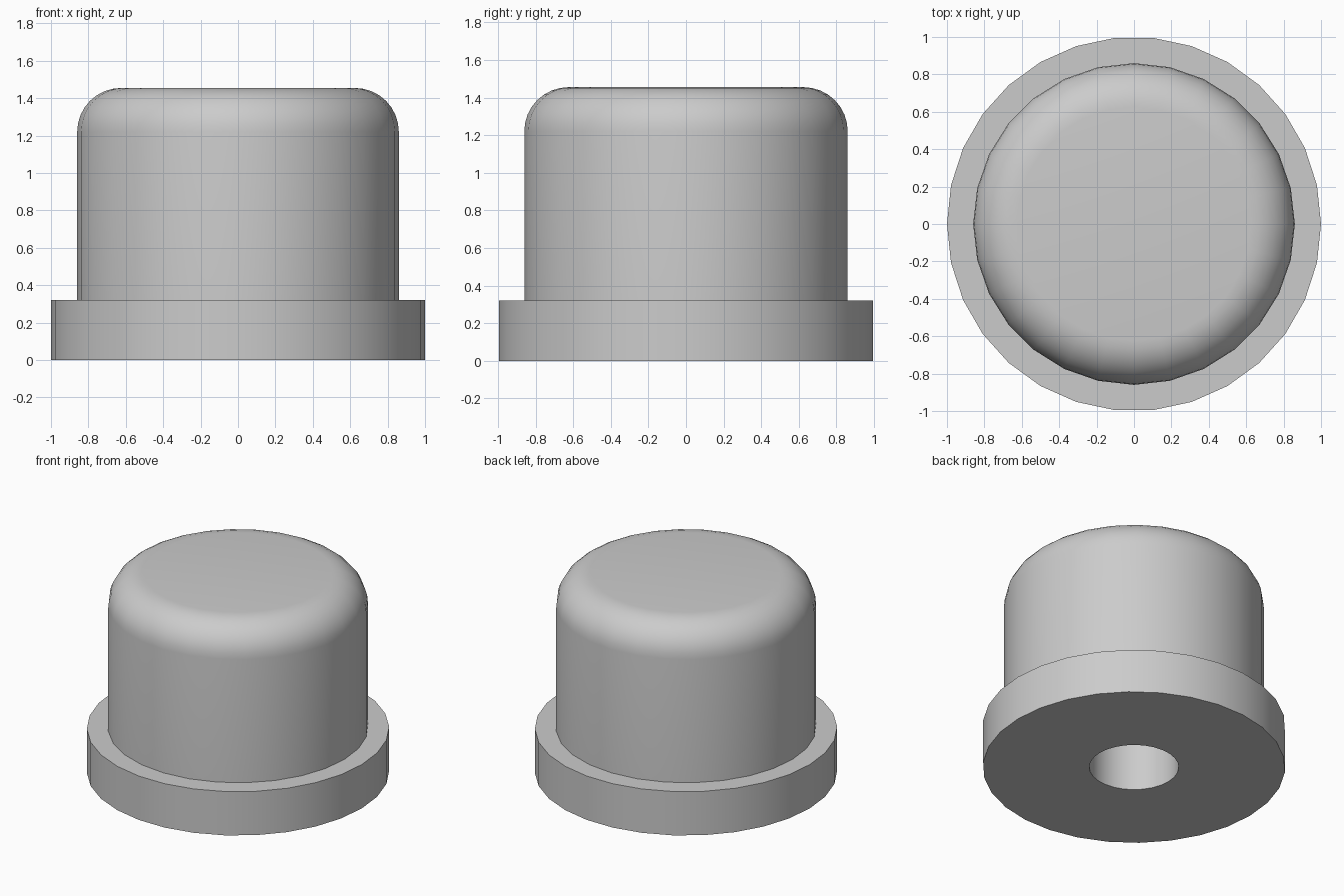
import bpy, bmesh, math

cube = bpy.data.objects.get("Cube")
if cube:
    bpy.data.objects.remove(cube, do_unlink=True)

GREY = (0.6, 0.6, 0.6, 1.0)
material = bpy.data.materials.new("light grey")
material.use_nodes = True
material.diffuse_color = GREY
material.node_tree.nodes["Principled BSDF"].inputs["Base Color"].default_value = GREY


def lathe(name, profile, sides):
    """Closed solid of revolution; the profile runs from bottom to top."""
    bm = bmesh.new()
    rings = []
    for r, z in profile:
        rings.append([bm.verts.new((r * math.cos(math.tau * i / sides),
                                    r * math.sin(math.tau * i / sides), z))
                      for i in range(sides)])
    for low, high in zip(rings, rings[1:]):
        for i in range(sides):
            j = (i + 1) % sides
            bm.faces.new((low[i], low[j], high[j], high[i]))
    bm.faces.new(rings[0][::-1])
    bm.faces.new(rings[-1])
    mesh = bpy.data.meshes.new(name)
    bm.to_mesh(mesh)
    bm.free()
    mesh.materials.append(material)
    obj = bpy.data.objects.new(name, mesh)
    bpy.context.collection.objects.link(obj)
    return obj


# Base flange
flange = lathe("base_flange", [(1, 0), (1, 0.32)], 30)

# Body with a rounded top edge, sunk into the flange
RADIUS, TOP, FILLET, STEPS = 0.86, 1.455, 0.235, 8
profile = [(RADIUS, 0.1)]
for k in range(STEPS + 1):
    a = math.pi / 2 * k / STEPS
    profile.append((RADIUS - FILLET + FILLET * math.cos(a),
                    TOP - FILLET + FILLET * math.sin(a)))
body = lathe("rounded_body", profile, 28)

# Blind bore, open at the underside
cutter = lathe("bore_cutter", [(0.296, -0.1), (0.296, 0.95)], 28)
cutter.hide_render = True

for obj in (flange, body):
    cut = obj.modifiers.new("bore", "BOOLEAN")
    cut.operation = "DIFFERENCE"
    cut.solver = "EXACT"
    cut.object = cutter
    bpy.ops.object.select_all(action="DESELECT")
    bpy.context.view_layer.objects.active = obj
    obj.select_set(True)
    bpy.ops.object.modifier_apply(modifier=cut.name)
    bpy.ops.object.shade_smooth_by_angle(angle=math.radians(30))

bpy.data.objects.remove(cutter, do_unlink=True)
